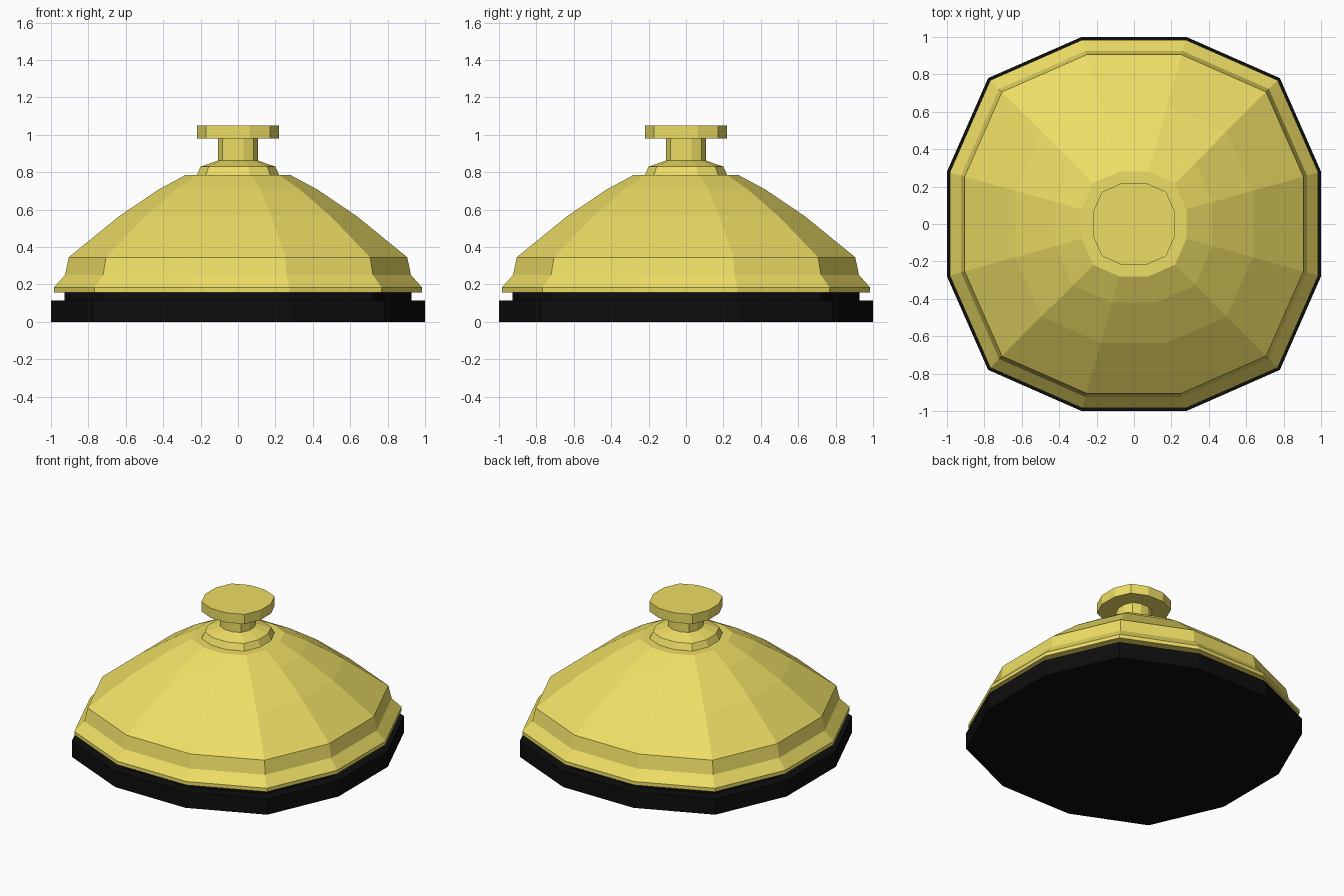
import bpy, bmesh

if "Cube" in bpy.data.objects:
    bpy.data.objects.remove(bpy.data.objects["Cube"])

# Twelve-sided, slightly squared outline of unit half-width
QUARTER = [(1.0, 0.28), (0.78, 0.78), (0.28, 1.0)]
OUTLINE = []
for turn in range(4):
    for x, y in QUARTER:
        for _ in range(turn):
            x, y = -y, x
        OUTLINE.append((x, y))


def material(name, color):
    m = bpy.data.materials.new(name)
    m.diffuse_color = color
    m.use_nodes = True
    m.node_tree.nodes["Principled BSDF"].inputs["Base Color"].default_value = m.diffuse_color
    return m


def loft(name, profile, mat):
    """Stack scaled outlines along z, joined by flat faces and capped."""
    bm = bmesh.new()
    rings = [[bm.verts.new((x * r, y * r, z)) for x, y in OUTLINE]
             for r, z in profile]
    n = len(OUTLINE)
    for low, high in zip(rings, rings[1:]):
        for i in range(n):
            j = (i + 1) % n
            bm.faces.new((low[i], low[j], high[j], high[i]))
    bm.faces.new(rings[0][::-1])
    bm.faces.new(rings[-1])
    bmesh.ops.recalc_face_normals(bm, faces=bm.faces[:])
    mesh = bpy.data.meshes.new(name)
    bm.to_mesh(mesh)
    bm.free()
    mesh.materials.append(mat)
    obj = bpy.data.objects.new(name, mesh)
    bpy.context.collection.objects.link(obj)
    return obj


gold = material("gold", (0.85, 0.73, 0.13, 1))
black = material("black", (0.004, 0.004, 0.004, 1))

# Black foot with a narrower neck under the dome
loft("base", [(1.0, 0), (1.0, 0.115), (0.928, 0.115), (0.928, 0.157)], black)

# Flared bell dome
loft("bell_dome", [(0.985, 0.157), (0.985, 0.183), (0.925, 0.25),
                   (0.905, 0.345), (0.635, 0.565), (0.42, 0.71),
                   (0.28, 0.785)], gold)

# Collar, stem and push button
loft("button", [(0.22, 0.785), (0.2, 0.83), (0.107, 0.862), (0.107, 0.98),
                (0.22, 0.98), (0.22, 1.05)], gold)
